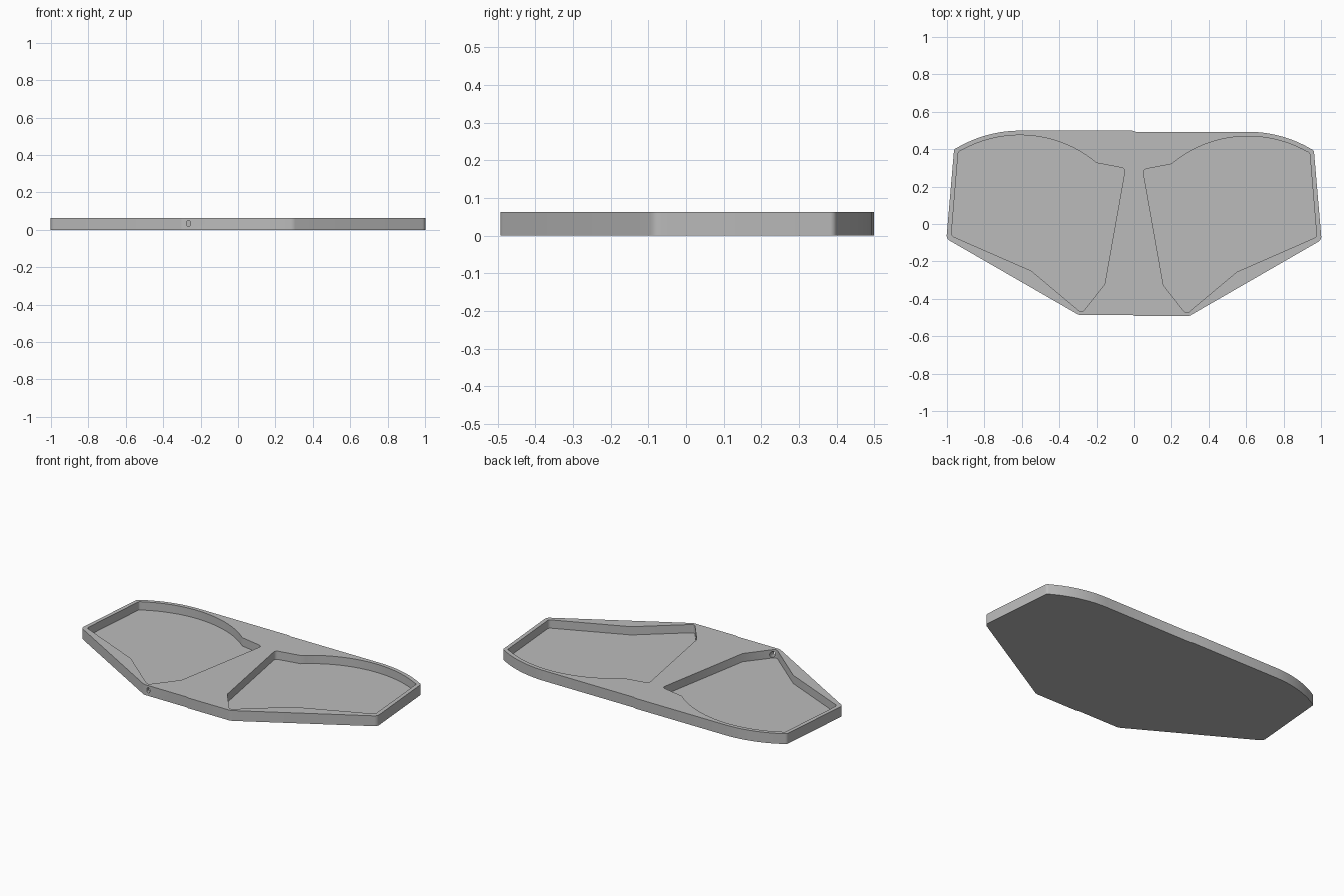
import bpy, bmesh, math
from mathutils import Vector, Matrix

HEIGHT = 0.063
FLOOR = 0.0125
SHIFT = 0.003                      # the two halves are slightly offset in y
ARC_CENTRE = Vector((0.61, -0.168))

cube = bpy.data.objects.get("Cube")
if cube:
    bpy.data.objects.remove(cube)

grey = bpy.data.materials.new("grey plastic")
grey.use_nodes = True
grey.diffuse_color = (0.5, 0.5, 0.5, 1)
grey.node_tree.nodes["Principled BSDF"].inputs["Base Color"].default_value = (0.5, 0.5, 0.5, 1)


def arc(radius, x_start, x_end, steps=20):
    """Points on the crown arc between two x positions."""
    a = math.acos((x_start - ARC_CENTRE.x) / radius)
    b = math.acos((x_end - ARC_CENTRE.x) / radius)
    return [ARC_CENTRE + radius * Vector((math.cos(t), math.sin(t)))
            for t in (a + (b - a) * i / steps for i in range(steps + 1))]


def fillet(before, corner, after, radius, steps=6):
    """Round one corner with a tangent arc."""
    p, c, n = Vector(before), Vector(corner), Vector(after)
    u, v = (p - c).normalized(), (n - c).normalized()
    half = u.angle(v) / 2
    centre = c + (u + v).normalized() * radius / math.sin(half)
    start = c + u * radius / math.tan(half) - centre
    end = c + v * radius / math.tan(half) - centre
    turn = math.atan2(start.x * end.y - start.y * end.x, start.dot(end))
    return [centre + Matrix.Rotation(turn * i / steps, 2) @ start for i in range(steps + 1)]


def mirrored(points, side):
    return [(side * p[0], p[1] - side * SHIFT) for p in points]


def prism(name, points, bottom, top):
    """Extrude a closed outline between two heights."""
    bm = bmesh.new()
    face = bm.faces.new([bm.verts.new((x, y, bottom)) for x, y in points])
    out = bmesh.ops.extrude_face_region(bm, geom=[face])
    bmesh.ops.translate(bm, vec=(0, 0, top - bottom),
                        verts=[v for v in out["geom"] if isinstance(v, bmesh.types.BMVert)])
    bmesh.ops.recalc_face_normals(bm, faces=bm.faces)
    mesh = bpy.data.meshes.new(name)
    bm.to_mesh(mesh)
    bm.free()
    obj = bpy.data.objects.new(name, mesh)
    bpy.context.collection.objects.link(obj)
    mesh.materials.append(grey)
    return obj


def cut(target, cutter):
    """Subtract the cutter and discard it."""
    mod = target.modifiers.new("cut", "BOOLEAN")
    mod.operation, mod.solver, mod.object = "DIFFERENCE", "EXACT", cutter
    bpy.context.view_layer.objects.active = target
    bpy.ops.object.modifier_apply(modifier=mod.name)
    bpy.data.objects.remove(cutter)


# Outer outline of one half, front centre to back centre
toe, hip, shoulder = (0.295, -0.49), (1.003, -0.082), (0.962, 0.397)
crown = arc(0.664, 0.945, 0.61)
half = [(0.008, -0.49)]
half += fillet((0, -0.49), toe, hip, 0.05)
half += fillet(toe, hip, shoulder, 0.03)
half += fillet(hip, shoulder, crown[0], 0.02)
half += crown + [(0.008, crown[-1].y)]
outline = mirrored(half, 1) + mirrored(half, -1)[::-1]
tray = prism("tray", outline, 0, HEIGHT)

# Outline of one pocket
tip, outer, top_corner = (0.279, -0.48), (0.977, -0.066), (0.939, 0.389)
bend, waist, inner = (0.55, -0.253), (0.157, -0.325), (0.047, 0.294)
lobe = arc(0.64, 0.925, 0.20, 32)
pocket = fillet(waist, tip, bend, 0.02) + [bend]
pocket += fillet(bend, outer, top_corner, 0.02)
pocket += fillet(outer, top_corner, lobe[0], 0.015)
pocket += lobe + fillet(lobe[-1], inner, waist, 0.02) + [waist]
for side in (1, -1):
    cut(tray, prism("pocket_cutter", mirrored(pocket, side), FLOOR, HEIGHT + 0.05))

# Small cable hole through the front wall into the right pocket
hole = [(0.011 * math.cos(t), 0.017 * math.sin(t))
        for t in (math.tau * i / 24 for i in range(24))]
cable_cutter = prism("cable_cutter", hole, -0.025, 0.05)
cable_cutter.matrix_world = (Matrix.Translation((-0.265, -0.485, 0.034))
                             @ Matrix.Rotation(-math.pi / 2, 4, "X"))
bpy.context.view_layer.update()
cut(tray, cable_cutter)

# Smooth rounded walls, crisp rims
bpy.ops.object.select_all(action="DESELECT")
tray.select_set(True)
bpy.context.view_layer.objects.active = tray
bpy.ops.object.shade_smooth_by_angle(angle=math.radians(30))
